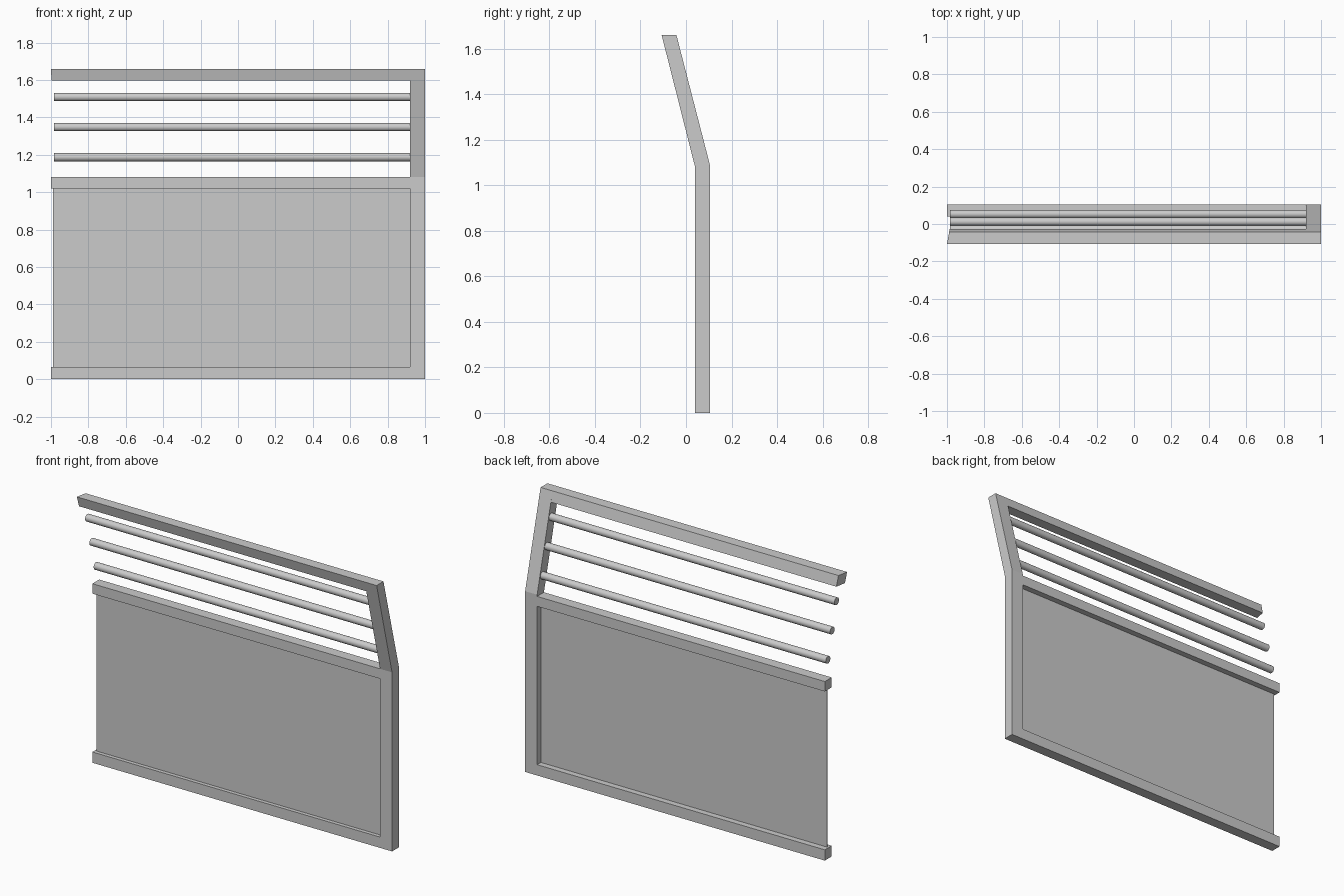
import bpy, bmesh
from mathutils import Matrix

cube = bpy.data.objects.get("Cube")
if cube:
    bpy.data.objects.remove(cube, do_unlink=True)

COLOR = (0.6, 0.6, 0.6, 1)
grey = bpy.data.materials.new("light_grey")
grey.use_nodes = True
grey.diffuse_color = COLOR
grey.node_tree.nodes["Principled BSDF"].inputs["Base Color"].default_value = COLOR

FRONT, BACK = 0.04, 0.105       # depth of the upright frame
BEND, TOP = 1.08, 1.66          # heights of the bend and the top
LEAN = -0.147 / (TOP - BEND)    # forward lean above the bend
POST_IN = 0.92                  # inner face of the post


def finish(bm, name):
    bmesh.ops.recalc_face_normals(bm, faces=bm.faces)
    mesh = bpy.data.meshes.new(name)
    bm.to_mesh(mesh)
    bm.free()
    mesh.materials.append(grey)
    obj = bpy.data.objects.new(name, mesh)
    bpy.context.collection.objects.link(obj)
    return obj


def extrude_x(name, profile, x0, x1, slant=0):
    """Sweep a (y, z) profile along x; slant shortens the back of the x0 end."""
    bm = bmesh.new()
    y_min = min(y for y, z in profile)
    y_size = max(y for y, z in profile) - y_min
    start = [bm.verts.new((x0 + slant * (y - y_min) / y_size, y, z)) for y, z in profile]
    end = [bm.verts.new((x1, y, z)) for y, z in profile]
    bm.faces.new(start)
    bm.faces.new(end)
    n = len(profile)
    for i in range(n):
        j = (i + 1) % n
        bm.faces.new((start[i], start[j], end[j], end[i]))
    return finish(bm, name)


def box_profile(z0, z1, y0=FRONT, y1=BACK):
    return [(y0, z0), (y1, z0), (y1, z1), (y0, z1)]


def lean_y(y, z):
    return y + LEAN * (z - BEND)


# Bent side post
extrude_x("side_post", [
    (FRONT, 0), (BACK, 0), (BACK, BEND + 0.01),
    (lean_y(BACK, TOP), TOP), (lean_y(FRONT, TOP), TOP), (FRONT, BEND)], POST_IN, 1)

# Rails, the top one leaning with the post
extrude_x("bottom_rail", box_profile(0, 0.065), -1, POST_IN)
extrude_x("middle_rail", box_profile(1.02, BEND), -1, POST_IN)
low = TOP - 0.062
extrude_x("top_rail", [
    (lean_y(FRONT, low), low), (lean_y(BACK, low), low),
    (lean_y(BACK, TOP), TOP), (lean_y(FRONT, TOP), TOP)], -1, POST_IN, slant=0.015)

# Thin infill panel
extrude_x("infill_panel", box_profile(0.06, 1.025, 0.063, 0.069), -0.99, POST_IN + 0.005)

# Round bars in the leaning section
for i, z in enumerate((1.187, 1.348, 1.509)):
    x0, x1 = -0.985, POST_IN + 0.005
    bm = bmesh.new()
    bmesh.ops.create_cone(bm, cap_ends=True, segments=24, radius1=0.022,
                          radius2=0.022, depth=x1 - x0)
    bm.transform(Matrix.Translation(((x0 + x1) / 2, lean_y(0.08, z), z))
                 @ Matrix.Rotation(1.5708, 4, 'Y'))
    bar = finish(bm, f"round_bar_{i + 1}")
    bpy.ops.object.select_all(action='DESELECT')
    bar.select_set(True)
    bpy.context.view_layer.objects.active = bar
    bpy.ops.object.shade_smooth_by_angle()
